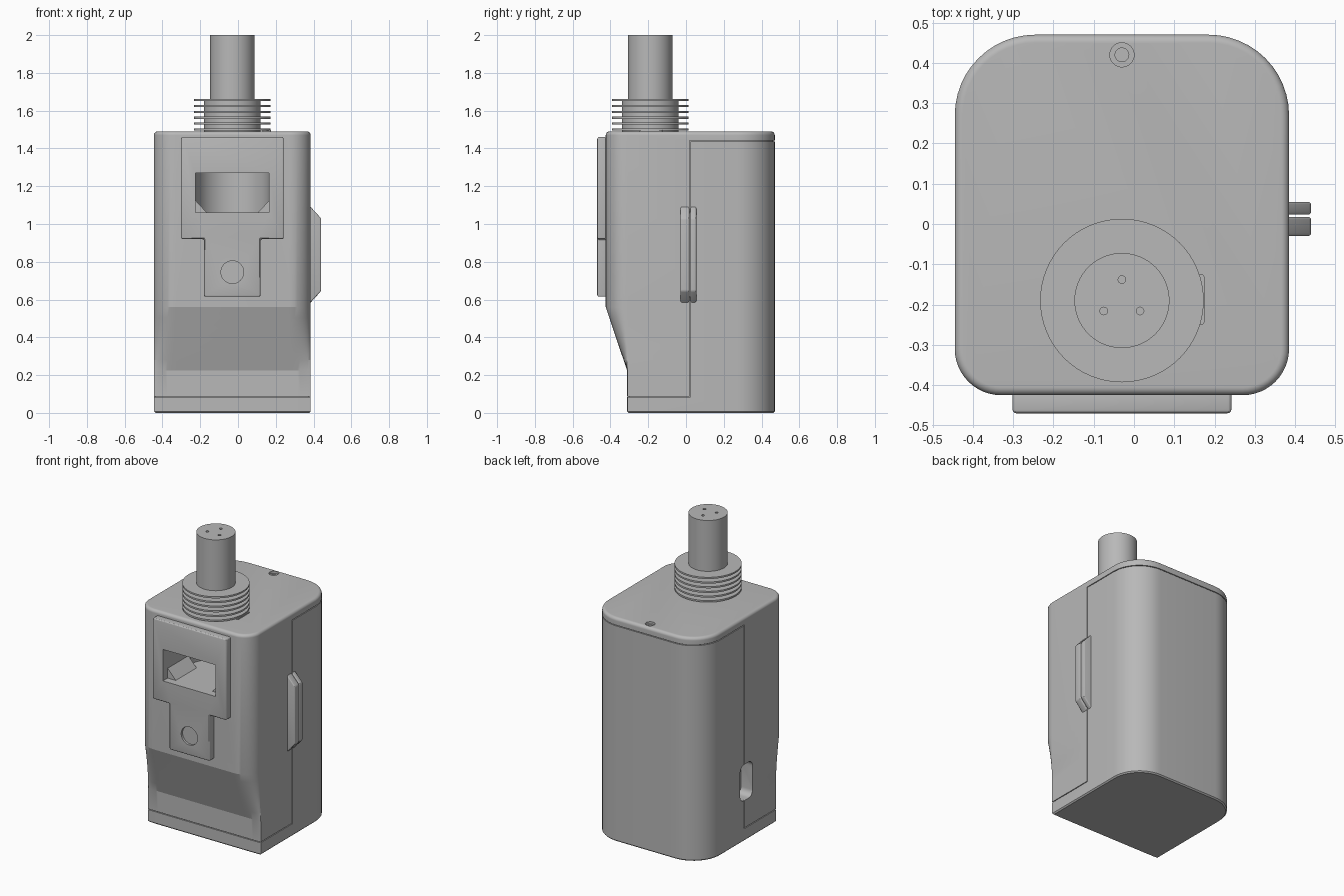
import bpy
import bmesh
from math import sin, cos, pi, radians

if "Cube" in bpy.data.objects:
    bpy.data.objects.remove(bpy.data.objects["Cube"], do_unlink=True)

grey = bpy.data.materials.new("plain_grey")
grey.use_nodes = True
grey.diffuse_color = (0.48, 0.48, 0.48, 1)
grey.node_tree.nodes["Principled BSDF"].inputs["Base Color"].default_value = (0.48, 0.48, 0.48, 1)

CX, TUBE_Y = -0.03, -0.19
FOLD = -0.31


def loft(name, rings):
    """Solid through a list of equal-length point rings, capped at both ends."""
    bm = bmesh.new()
    loops = [[bm.verts.new(p) for p in ring] for ring in rings]
    for a, b in zip(loops, loops[1:]):
        for i in range(len(a)):
            j = (i + 1) % len(a)
            bm.faces.new((a[i], a[j], b[j], b[i]))
    bm.faces.new(loops[0][::-1])
    bm.faces.new(loops[-1])
    bmesh.ops.recalc_face_normals(bm, faces=bm.faces)
    mesh = bpy.data.meshes.new(name)
    bm.to_mesh(mesh)
    bm.free()
    mesh.materials.append(grey)
    obj = bpy.data.objects.new(name, mesh)
    bpy.context.collection.objects.link(obj)
    return obj


def prism(name, pts, axis, a, b):
    """Extrude a flat outline along one axis from a to b."""
    place = {"x": lambda p, d: (d, p[0], p[1]),
             "y": lambda p, d: (p[0], d, p[1]),
             "z": lambda p, d: (p[0], p[1], d)}[axis]
    return loft(name, [[place(p, d) for p in pts] for d in (a, b)])


def circle(r, x, y, n=64):
    return [(x + r * cos(2 * pi * i / n), y + r * sin(2 * pi * i / n)) for i in range(n)]


def lathe(name, profile, x, y, n=64):
    return loft(name, [[(px, py, z) for px, py in circle(r, x, y, n)] for r, z in profile])


def rounded(x0, x1, y0, y1, r_low, r_high, n=12):
    pts = []
    corners = ((x1, y0, r_low), (x1, y1, r_high), (x0, y1, r_high), (x0, y0, r_low))
    for k, (x, y, r) in enumerate(corners):
        cx = x - r if x == x1 else x + r
        cy = y - r if y == y1 else y + r
        for i in range(n + 1):
            t = (k - 1 + i / n) * pi / 2
            pts.append((cx + r * cos(t), cy + r * sin(t)))
    return pts


def apply(obj, mod):
    bpy.context.view_layer.objects.active = obj
    bpy.ops.object.modifier_apply(modifier=mod.name)


def boolean(obj, cutter, operation="DIFFERENCE"):
    mod = obj.modifiers.new("cut", "BOOLEAN")
    mod.operation, mod.object, mod.solver = operation, cutter, "EXACT"
    apply(obj, mod)


def bevel(obj, width, segments=3):
    mod = obj.modifiers.new("edge", "BEVEL")
    mod.width, mod.segments, mod.limit_method = width, segments, "ANGLE"
    apply(obj, mod)


def body(name, inset):
    """Rounded case whose front pulls back to square corners near the foot."""
    def ring(z, grow, t):
        d = inset + grow
        pts = rounded(-0.445 + d, 0.385 - d, -0.425 + d, 0.47 - d, 0.115 - d, 0.2 - d)
        return [(x, FOLD + (y - FOLD) * t + d * (1 - t) if y < FOLD + 1e-5 else y, z)
                for x, y in pts]
    rings = [ring(inset, 0.008, 0.02), ring(inset + 0.008, 0, 0.02), ring(0.225, 0, 0.02)]
    rings += [ring(0.225 + 0.335 * k / 6, 0, 0.02 + 0.98 * k / 6) for k in range(1, 7)]
    top, r = 1.49 - inset, 0.02
    for k in range(9):
        a = k / 8 * pi / 2
        rings.append(ring(top - r + r * sin(a), r * (1 - cos(a)), 1))
    return loft(name, rings)


# Case: two interlocking shells with a fine seam, over an inner core
front_half = [(-1, 0.088), (0.018, 0.088), (0.018, 1.442), (1, 1.442), (1, 2), (-1, 2)]
back_half = [(-1, -1), (1, -1), (1, 1.437), (0.023, 1.437), (0.023, 0.083), (-1, 0.083)]
shells = []
for name, outline in (("front_shell", front_half), ("back_shell", back_half)):
    shell = body(name, 0)
    block = prism("half_block", outline, "x", -1, 1)
    boolean(shell, block, "INTERSECT")
    bpy.data.objects.remove(block, do_unlink=True)
    shells.append(shell)
front_shell, back_shell = shells
core = body("inner_core", 0.008)

# T-shaped front plate
half = [(0.15, 0.615), (0.15, 0.92), (0.272, 0.92), (0.272, 1.46)]
outline = [(CX + x, z) for x, z in half] + [(CX - x, z) for x, z in reversed(half)]
plate = prism("front_plate", outline, "y", -0.47, -0.41)
bevel(plate, 0.01)

# Window cavity with a curved back wall, button recess, side slot and top hole
arc = [(CX + 0.195 * cos(pi * i / 32), TUBE_Y + 0.195 * sin(pi * i / 32)) for i in range(33)]
window = prism("window_cutter", [(CX - 0.195, -0.6), (CX + 0.195, -0.6)] + arc, "z", 1.06, 1.27)
recess = prism("button_cutter", circle(0.06, CX, 0.745), "y", -0.6, -0.455)
slot = prism("slot_cutter", rounded(-0.065, 0.065, 0.27, 0.51, 0.04, 0.04, 6), "x", -0.6, -0.36)
hole = lathe("hole_cutter", [(0.017, 1.42), (0.017, 1.475), (0.03, 1.475), (0.03, 1.6)], CX, 0.42, 32)
jobs = ((window, (plate, front_shell, core)), (recess, (plate,)),
        (slot, (front_shell, back_shell, core)), (hole, (front_shell, core)))
for cutter, targets in jobs:
    for target in targets:
        boolean(target, cutter)
    bpy.data.objects.remove(cutter, do_unlink=True)

# Sloped gussets in the lower window corners
gussets = []
for side, label in ((-1, "right"), (1, "left")):
    edge = CX + side * 0.195
    tri = [(edge, 1.06), (edge - side * 0.06, 1.06), (edge, 1.125)]
    gussets.append(prism(label + "_window_gusset", tri, "y", -0.42, -0.2))

# Side clip in two halves either side of the seam
ramp = [(0.36, 0.56), (0.385, 0.585), (0.44, 0.645), (0.44, 1.03), (0.385, 1.09), (0.36, 1.115)]
clips = []
for name, a, b in (("clip_front_half", -0.03, 0.018), ("clip_back_half", 0.023, 0.055)):
    clip = prism(name, ramp, "y", a, b)
    bevel(clip, 0.008)
    clips.append(clip)

# Finned collar
profile = [(0.15, 1.47)]
for k in range(6):
    z = 1.495 + k * 0.031
    profile += [(0.15, z), (0.203, z), (0.203, z + 0.011), (0.15, z + 0.011)]
collar = lathe("finned_collar", profile[:-1], CX, TUBE_Y)
tab = prism("collar_tab", rounded(0.13, 0.175, -0.25, -0.125, 0.008, 0.008, 3), "z", 1.48, 1.498)

# Top tube with three pin holes
tube = lathe("top_tube", [(0.118, 1.6), (0.118, 2)], CX, TUBE_Y)
for k in range(3):
    a = pi / 2 + k * 2 * pi / 3
    pin = lathe("pin_cutter", [(0.0095, 1.95), (0.0095, 2.1)],
                CX + 0.052 * cos(a), TUBE_Y + 0.052 * sin(a), 16)
    boolean(tube, pin)
    bpy.data.objects.remove(pin, do_unlink=True)

# Smooth the curved parts, keeping hard edges
bpy.ops.object.select_all(action="DESELECT")
parts = [front_shell, back_shell, core, plate, collar, tab, tube] + clips
for part in parts:
    part.select_set(True)
bpy.context.view_layer.objects.active = front_shell
bpy.ops.object.shade_smooth_by_angle(angle=radians(16))
bpy.ops.object.select_all(action="DESELECT")
